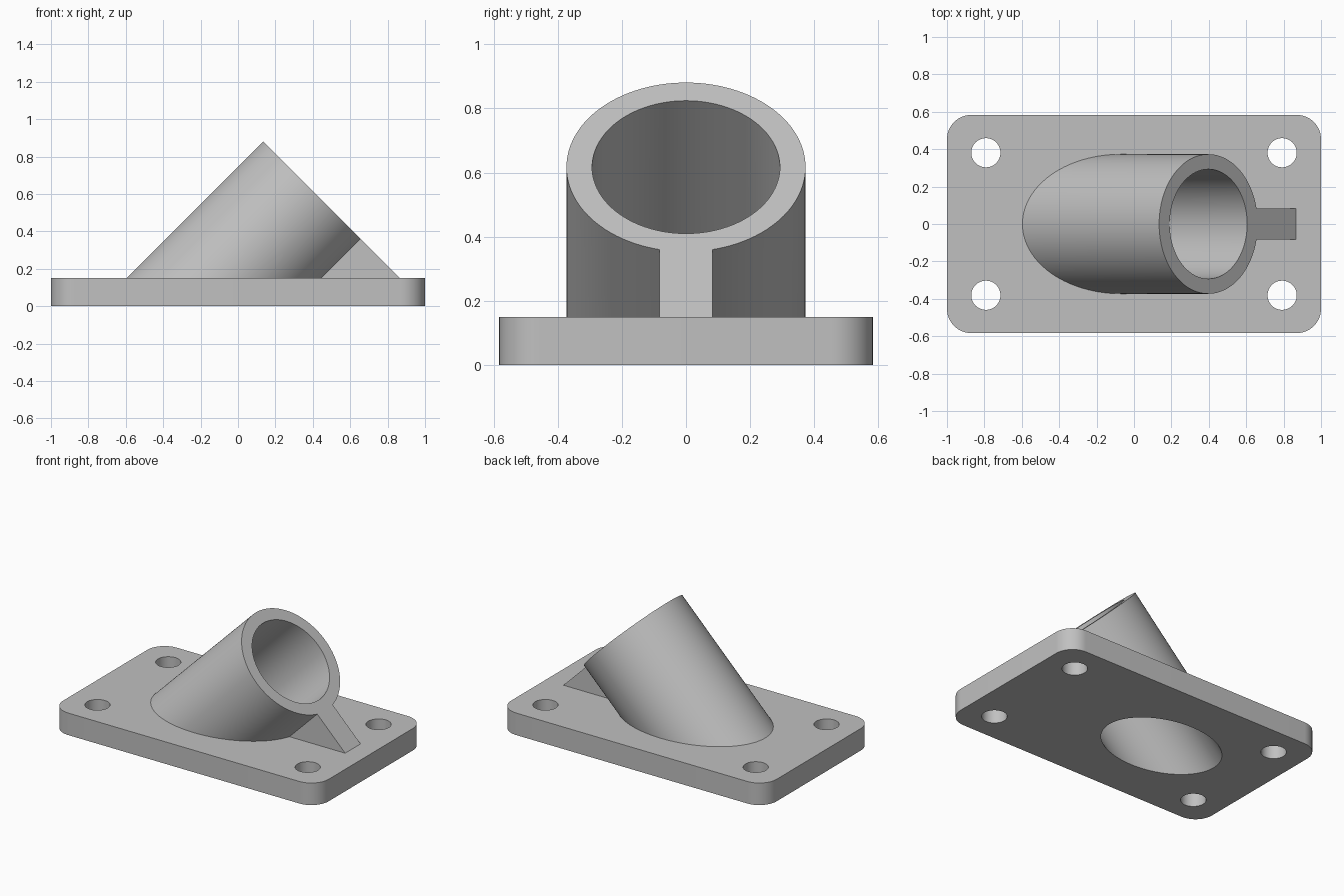
import bpy, bmesh, math
from mathutils import Matrix, Vector

if "Cube" in bpy.data.objects:
    bpy.data.objects.remove(bpy.data.objects["Cube"], do_unlink=True)

PLATE_X, PLATE_Y, PLATE_Z = 2.0, 1.166, 0.15
TUBE_END = Vector((0.398, 0, 0.617))
OUTER, INNER = 0.373, 0.293
RIB_WIDTH = 0.166
TILT = Matrix.Rotation(math.radians(45), 4, "Y")
AXIS = TILT @ Vector((0, 0, 1))

grey = bpy.data.materials.new("plain grey")
grey.use_nodes = True
colour = (0.53, 0.53, 0.53, 1)
grey.diffuse_color = colour
grey.node_tree.nodes["Principled BSDF"].inputs["Base Color"].default_value = colour


def make(name, bm):
    bmesh.ops.recalc_face_normals(bm, faces=bm.faces)
    mesh = bpy.data.meshes.new(name)
    bm.to_mesh(mesh)
    bm.free()
    mesh.materials.append(grey)
    obj = bpy.data.objects.new(name, mesh)
    bpy.context.collection.objects.link(obj)
    return obj


def cylinder(name, radius, length, matrix, segments):
    bm = bmesh.new()
    bmesh.ops.create_cone(bm, cap_ends=True, segments=segments, radius1=radius,
                          radius2=radius, depth=length, matrix=matrix)
    return make(name, bm)


def combine(target, other, operation):
    mod = target.modifiers.new("combine", "BOOLEAN")
    mod.operation, mod.object, mod.solver = operation, other, "EXACT"
    bpy.context.view_layer.objects.active = target
    bpy.ops.object.modifier_apply(modifier=mod.name)
    bpy.data.objects.remove(other, do_unlink=True)


def trim(obj, point, normal):
    """Cut away everything on the normal's side and cap the opening."""
    bm = bmesh.new()
    bm.from_mesh(obj.data)
    cut = bmesh.ops.bisect_plane(bm, geom=bm.verts[:] + bm.edges[:] + bm.faces[:],
                                 plane_co=point, plane_no=normal, clear_outer=True)
    edges = [e for e in cut["geom_cut"] if isinstance(e, bmesh.types.BMEdge)]
    bmesh.ops.contextual_create(bm, geom=edges)
    bmesh.ops.recalc_face_normals(bm, faces=bm.faces)
    bm.to_mesh(obj.data)
    bm.free()


# Base plate with rounded corners
bm = bmesh.new()
bmesh.ops.create_cube(bm, size=1, matrix=Matrix.Translation((0, 0, PLATE_Z / 2))
                      @ Matrix.Diagonal((PLATE_X, PLATE_Y, PLATE_Z, 1)))
upright = [e for e in bm.edges if abs(e.verts[0].co.z - e.verts[1].co.z) > 0.1]
bmesh.ops.bevel(bm, geom=upright, offset=0.13, segments=14, profile=0.5, affect="EDGES")
bracket = make("flanged_tube_bracket", bm)

# Slanted tube, solid for now
tube = cylinder("tube", OUTER, 2.4, Matrix.Translation(TUBE_END - AXIS * 0.7) @ TILT, 112)

# Support rib under the tube
bm = bmesh.new()
profile = [(0.295, 0.05), (1.1, 0.05), (1.1, 0.6), (0.845, 0.6)]
rib_face = bm.faces.new([bm.verts.new((x, -RIB_WIDTH / 2, z)) for x, z in profile])
side = bmesh.ops.extrude_face_region(bm, geom=[rib_face])["geom"]
bmesh.ops.translate(bm, vec=(0, RIB_WIDTH, 0),
                    verts=[v for v in side if isinstance(v, bmesh.types.BMVert)])
rib = make("rib", bm)

# Tube and rib share one slanted end face and sink into the plate
combine(tube, rib, "UNION")
trim(tube, TUBE_END, AXIS)
trim(tube, Vector((0, 0, 0.08)), Vector((0, 0, -1)))
combine(bracket, tube, "UNION")

# Bore through tube and plate
bore = cylinder("bore", INNER, 3, Matrix.Translation(TUBE_END - AXIS * 0.7) @ TILT, 96)
combine(bracket, bore, "DIFFERENCE")

# Bolt holes
for sx in (-1, 1):
    for sy in (-1, 1):
        hole = cylinder("bolt_hole", 0.078, 1,
                        Matrix.Translation((sx * 0.792, sy * 0.381, 0)), 48)
        combine(bracket, hole, "DIFFERENCE")

# Smooth curved walls, crisp edges
bpy.ops.object.select_all(action="DESELECT")
bracket.select_set(True)
bpy.context.view_layer.objects.active = bracket
bpy.ops.object.shade_smooth_by_angle(angle=math.radians(25))
